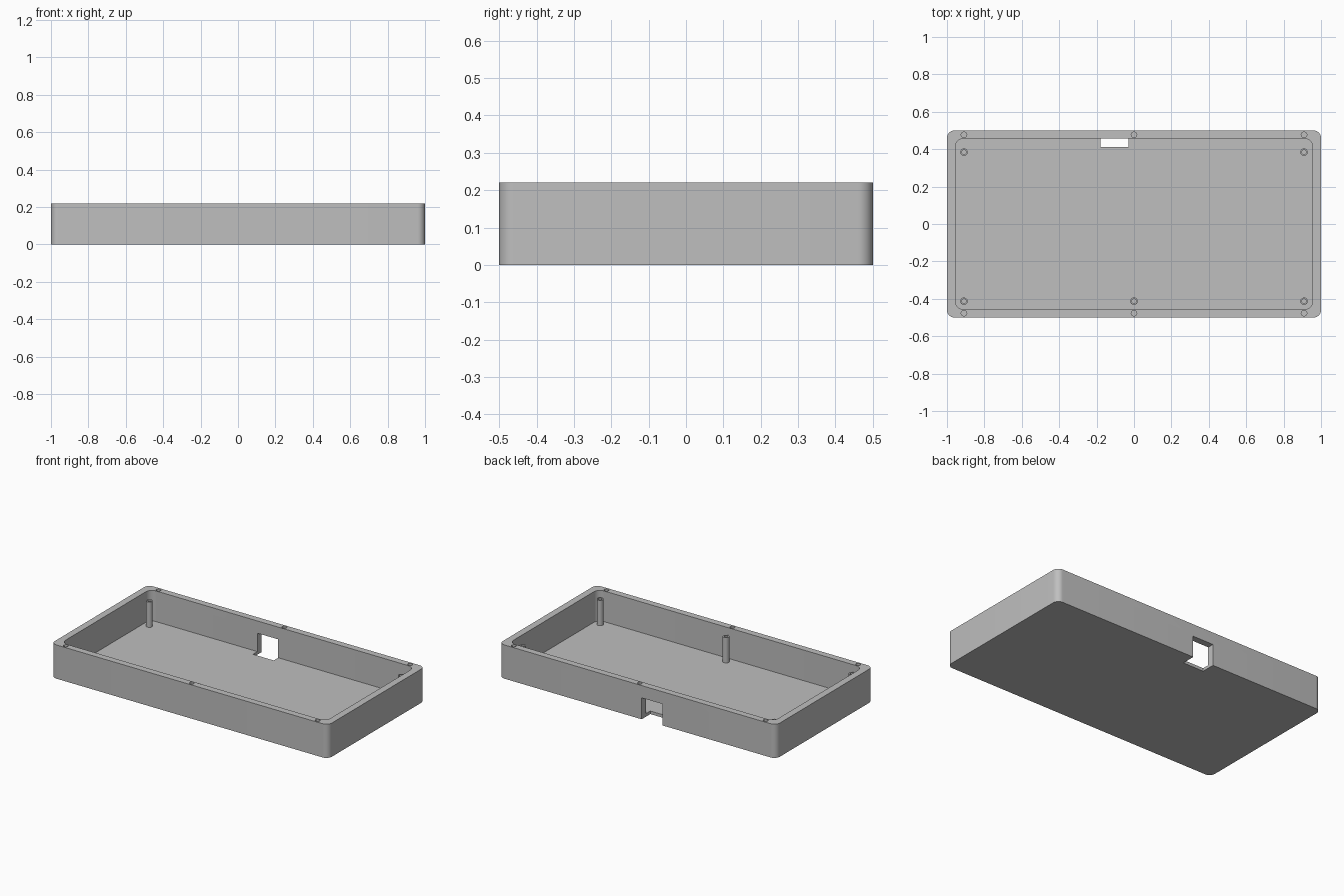
import bpy, bmesh, math
from mathutils import Matrix, Vector

if "Cube" in bpy.data.objects:
    bpy.data.objects.remove(bpy.data.objects["Cube"])

grey = bpy.data.materials.new("light grey plastic")
grey.diffuse_color = (0.52, 0.52, 0.52, 1)
grey.use_nodes = True
grey.node_tree.nodes["Principled BSDF"].inputs["Base Color"].default_value = grey.diffuse_color

HEIGHT, FLOOR = 0.22, 0.02


def make(name, bm):
    """Turn a bmesh into a grey object."""
    bmesh.ops.recalc_face_normals(bm, faces=bm.faces)
    mesh = bpy.data.meshes.new(name)
    bm.to_mesh(mesh)
    bm.free()
    mesh.materials.append(grey)
    ob = bpy.data.objects.new(name, mesh)
    bpy.context.collection.objects.link(ob)
    return ob


def rounded_box(name, hx, hy, r, z0, z1, steps=10):
    """Upright slab with rounded corners."""
    bm = bmesh.new()
    pts = []
    for i, (sx, sy) in enumerate([(1, 1), (-1, 1), (-1, -1), (1, -1)]):
        for k in range(steps + 1):
            a = math.pi / 2 * (i + k / steps)
            pts.append((sx * (hx - r) + r * math.cos(a),
                        sy * (hy - r) + r * math.sin(a), z0))
    face = bm.faces.new([bm.verts.new(p) for p in pts])
    top = bmesh.ops.extrude_face_region(bm, geom=[face])["geom"]
    bmesh.ops.translate(bm, vec=(0, 0, z1 - z0),
                        verts=[v for v in top if isinstance(v, bmesh.types.BMVert)])
    return make(name, bm)


def add_cylinder(bm, x, y, r, z0, z1):
    bmesh.ops.create_cone(bm, cap_ends=True, segments=24, radius1=r, radius2=r,
                          depth=z1 - z0, matrix=Matrix.Translation((x, y, (z0 + z1) / 2)))


def cut(target, cutter):
    """Subtract the cutter and discard it."""
    cutter.hide_render = True
    mod = target.modifiers.new("cut", "BOOLEAN")
    mod.operation, mod.solver, mod.object = "DIFFERENCE", "EXACT", cutter
    bpy.context.view_layer.objects.active = target
    bpy.ops.object.modifier_apply(modifier=mod.name)
    bpy.data.objects.remove(cutter)


def smooth(ob):
    bpy.ops.object.select_all(action="DESELECT")
    ob.select_set(True)
    bpy.context.view_layer.objects.active = ob
    bpy.ops.object.shade_smooth_by_angle(angle=math.radians(30))


# Tray: outer shell with the cavity removed
tray = rounded_box("tray", 1.0, 0.5, 0.04, 0, HEIGHT)
cut(tray, rounded_box("cavity_cutter", 0.955, 0.457, 0.045, FLOOR, HEIGHT + 0.1))

# Cable opening through the back wall and the floor edge
bm = bmesh.new()
bmesh.ops.create_cube(bm, size=1, matrix=Matrix.Translation((-0.105, 0.511, 0.045))
                      @ Matrix.Diagonal((0.15, 0.2, 0.19, 1)))
cut(tray, make("opening_cutter", bm))

# Blind screw holes in the rim
bm = bmesh.new()
for x in (-0.909, 0, 0.909):
    for y in (-0.477, 0.477):
        add_cylinder(bm, x, y, 0.015, 0.12, HEIGHT + 0.05)
cut(tray, make("rim_hole_cutter", bm))
smooth(tray)

# Hollow standoff posts
posts = [("back_left", -0.909, 0.384), ("back_right", 0.909, 0.384),
         ("front_left", -0.909, -0.413), ("front_middle", 0, -0.413),
         ("front_right", 0.909, -0.413)]
for label, x, y in posts:
    bm = bmesh.new()
    add_cylinder(bm, x, y, 0.02, FLOOR - 0.002, 0.185)
    top = max(bm.faces, key=lambda f: f.calc_center_median().z)
    bmesh.ops.inset_individual(bm, faces=[top], thickness=0.008)
    hole = bmesh.ops.extrude_discrete_faces(bm, faces=[top])["faces"][0]
    bmesh.ops.translate(bm, vec=Vector((0, 0, -0.1)), verts=hole.verts)
    smooth(make(label + "_post", bm))
